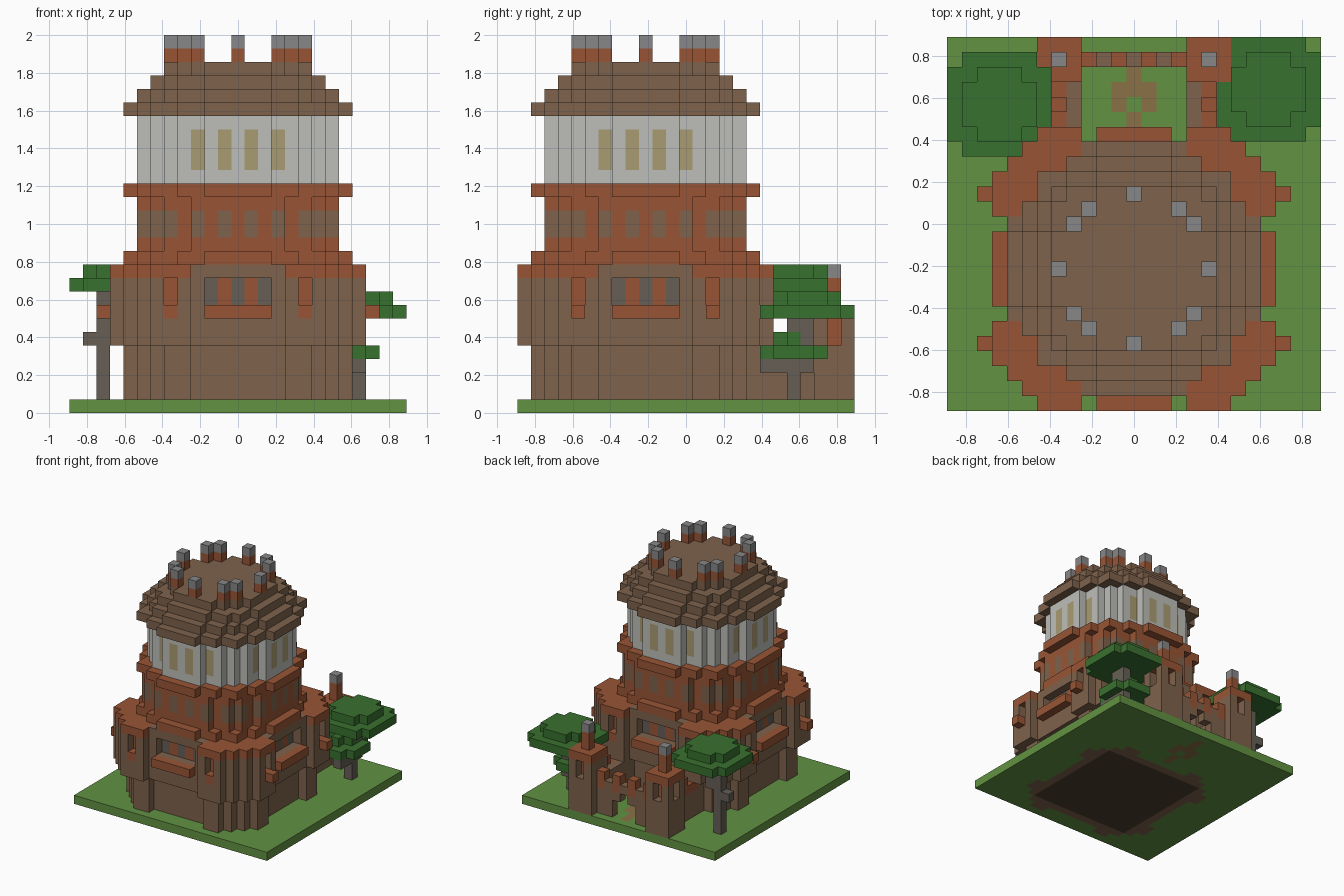
import bpy, bmesh
from mathutils import Vector

V = 2 / 28      # block size
CY = -3         # row of the tower axis

cube = bpy.data.objects.get("Cube")
if cube:
    bpy.data.objects.remove(cube)

PALETTE = {
    "grass": (98, 146, 66), "wall_brown": (126, 98, 76), "brick": (153, 85, 53),
    "plaster": (190, 190, 186), "amber_glass": (170, 156, 114), "slate": (102, 95, 86),
    "chimney_stone": (135, 135, 137), "leaf": (57, 113, 47), "path": (139, 113, 70),
    "dark_floor": (78, 60, 46),
}
MATS = {}
for name, rgb in PALETTE.items():
    mat = bpy.data.materials.new(name)
    mat.use_nodes = True
    col = tuple(((c / 255 + 0.055) / 1.055) ** 2.4 for c in rgb) + (1,)
    mat.diffuse_color = col
    bsdf = next(n for n in mat.node_tree.nodes if n.type == 'BSDF_PRINCIPLED')
    bsdf.inputs["Base Color"].default_value = col
    MATS[name] = mat

AXES = [Vector((1, 0, 0)), Vector((0, 1, 0)), Vector((0, 0, 1))]


def build(name, cells):
    """Make one object from {(i, j, k): colour}, keeping only the outer block faces."""
    bm, cache = bmesh.new(), {}
    used = sorted(set(cells.values()))
    for cell, colour in cells.items():
        for a in range(3):
            for s in (-1, 1):
                n = list(cell)
                n[a] += s
                if tuple(n) in cells:
                    continue
                mid = Vector(cell) + Vector((0, 0, 0.5)) + AXES[a] * (s / 2)
                u, w = AXES[(a + 1) % 3] / 2, AXES[(a + 2) % 3] / 2
                quad = [mid - u - w, mid + u - w, mid + u + w, mid - u + w]
                verts = []
                for p in quad[::s]:
                    key = tuple(p)
                    if key not in cache:
                        cache[key] = bm.verts.new(p * V)
                    verts.append(cache[key])
                bm.faces.new(verts).material_index = used.index(colour)
    mesh = bpy.data.meshes.new(name)
    bm.to_mesh(mesh)
    bm.free()
    for colour in used:
        mesh.materials.append(MATS[colour])
    bpy.context.collection.objects.link(bpy.data.objects.new(name, mesh))


def box(i0, i1, j0, j1, k0, k1, colour):
    """Blocks i0..i1, j0..j1 inclusive, from height k0 up to k1."""
    return {(i, j, k): colour for i in range(i0, i1 + 1)
            for j in range(j0, j1 + 1) for k in range(k0, k1)}


def plan(test, k0, k1, colour):
    """Blocks round the tower axis wherever test(x, y) holds."""
    return {(x, y + CY, k): colour for x in range(-9, 10) for y in range(-9, 10)
            if test(x, y) for k in range(k0, k1)}


def disc(limit, k0, k1, colour):
    return plan(lambda x, y: x * x + y * y <= limit, k0, k1, colour)


def ring4(x, y):
    """All mirrored and swapped positions of an offset."""
    return {(a * sx, b * sy + CY) for a, b in ((x, y), (y, x)) for sx in (1, -1) for sy in (1, -1)}


def paint(cells, spots, k0, k1, colour):
    for x, y in spots:
        for i, j in ring4(x, y):
            for k in range(k0, k1):
                if (i, j, k) in cells:
                    cells[i, j, k] = colour


def carve(cells, spots, k0, k1):
    for x, y in spots:
        for i, j in ring4(x, y):
            for k in range(k0, k1):
                cells.pop((i, j, k), None)


def lower_plan(x, y):
    a, b = sorted((abs(x), abs(y)))
    return b <= 7 and a <= 6 or (b <= 8 and 4 <= a and a + b <= 13)


def middle_plan(x, y):
    a, b = sorted((abs(x), abs(y)))
    return a + b <= 15 and (b <= 8 or b == 9 and a >= 4)


# Lower storey: recessed walls between corner piers
lower = plan(lower_plan, 1, 5, "wall_brown")
build("lower_storey", lower)

# Middle storey: corner turrets with brick caps, recessed windows
middle = plan(middle_plan, 5, 11, "wall_brown")
for (i, j, k) in middle:
    if k == 10 and min(abs(i), abs(j - CY)) >= 4:
        middle[i, j, k] = "brick"
paint(middle, [(x, 7) for x in (0, 2)], 8, 10, "slate")
paint(middle, [(1, 7), (5, 8)], 8, 10, "brick")
paint(middle, [(5, 9)], 7, 8, "brick")
carve(middle, [(x, 8) for x in range(3)] + [(5, 9)], 8, 10)
build("middle_storey", middle)

# Window boxes and side sills
sills = {}
for x in range(3):
    for i, j in ring4(x, 9):
        sills[i, j, 7] = "brick"
for s in (-1, 1):
    for y in (-5, 5):
        sills[s * 10, y + CY, 7] = "brick"
build("window_sills", sills)

# Upper drum storeys and cornices
build("lower_cornice", disc(72, 11, 12, "brick"))
drum = disc(61, 12, 16, "brick")
paint(drum, [(1, 7), (3, 7), (5, 6)], 13, 15, "wall_brown")
build("brick_drum", drum)
build("upper_cornice", disc(72, 16, 17, "brick"))
gallery = disc(56, 17, 22, "plaster")
paint(gallery, [(1, 7), (3, 6)], 18, 21, "amber_glass")
build("plaster_gallery", gallery)

# Stepped roof
roof = {}
for step in range(4):
    roof.update(disc((8.5 - step) ** 2, 22 + step, 23 + step, "wall_brown"))
build("stepped_roof", roof)

# Ring of chimneys
chimneys = {}
for x, y in ((0, 5), (3, 4)):
    for i, j in ring4(x, y):
        chimneys[i, j, 26] = "brick"
        chimneys[i, j, 27] = "chimney_stone"
build("chimneys", chimneys)

# Rear gate towers and courtyard side walls
for side, s in (("left", 1), ("right", -1)):
    i0, i1 = sorted((4 * s, 6 * s))
    tower = box(i0, i1, 10, 12, 1, 7, "wall_brown")
    tower.update(box(i0, i1, 10, 12, 7, 8, "brick"))
    for k in (5, 6):
        tower[5 * s, 11, k] = "brick"
        for hole in ((5 * s, 12, k), (6 * s, 11, k)):
            tower.pop(hole)
    tower.update(box(5 * s, 5 * s, 11, 11, 8, 10, "brick"))
    tower[5 * s, 11, 10] = "chimney_stone"
    build(side + "_gate_tower", tower)
    w0, w1 = sorted((4 * s, 5 * s))
    wall = box(w0, w1, 6, 9, 1, 5, "wall_brown")
    for j in range(6, 10):
        wall[5 * s, j, 4] = "brick"
        if j % 2 == 0:
            wall[5 * s, j, 5] = "brick"
    build(side + "_courtyard_wall", wall)

# Rear wall with arched gate and battlements
gate = box(-3, 3, 11, 11, 1, 5, "wall_brown")
for i in (-3, -1, 1, 3):
    gate[i, 11, 5] = "brick"
    gate[i, 11, 4] = "brick"
for i in (-1, 0, 1):
    for k in range(1, 4 if i == 0 else 3):
        gate.pop((i, 11, k))
build("gate_wall", gate)


def canopy(i0, j0, k, r, trim):
    """Flat layer of leaves with trimmed corners."""
    return {(i0 + x, j0 + y, k): "leaf" for x in range(-r, r + 1)
            for y in range(-r, r + 1) if abs(x) + abs(y) <= 2 * r - trim}


# Left tree: low, with a second small crown
tree = box(9, 9, 8, 8, 1, 7, "slate")
tree.update(box(9, 9, 6, 9, 3, 4, "slate"))
tree.update(box(9, 9, 9, 9, 5, 7, "slate"))
tree.update(canopy(8, 8, 4, 2, 1))
tree.update(canopy(8, 8, 5, 1, 1))
tree.update(canopy(9, 9, 7, 3, 1))
tree.update(canopy(9, 9, 8, 2, 1))
build("left_tree", tree)

# Right tree: taller
tree = box(-10, -10, 8, 8, 1, 7, "slate")
tree.update(box(-11, -10, 8, 8, 5, 6, "slate"))
tree.update(box(-10, -9, 8, 8, 6, 9, "slate"))
tree.update(canopy(-9, 8, 9, 3, 1))
tree.update(canopy(-9, 8, 10, 2, 1))
build("right_tree", tree)

# Ground slab with footings, floor and garden path
ground = box(-12, 12, -12, 12, 0, 1, "grass")
ground.update({(i, j, 0): "wall_brown" for (i, j, k) in lower})
ground.update(box(-6, 6, CY - 6, CY + 6, 0, 1, "dark_floor"))
for i, j in ((0, 6), (0, 7), (-1, 8), (1, 8), (-1, 9), (0, 9), (1, 9), (0, 10), (0, 11)):
    ground[i, j, 0] = "path"
build("ground", ground)
